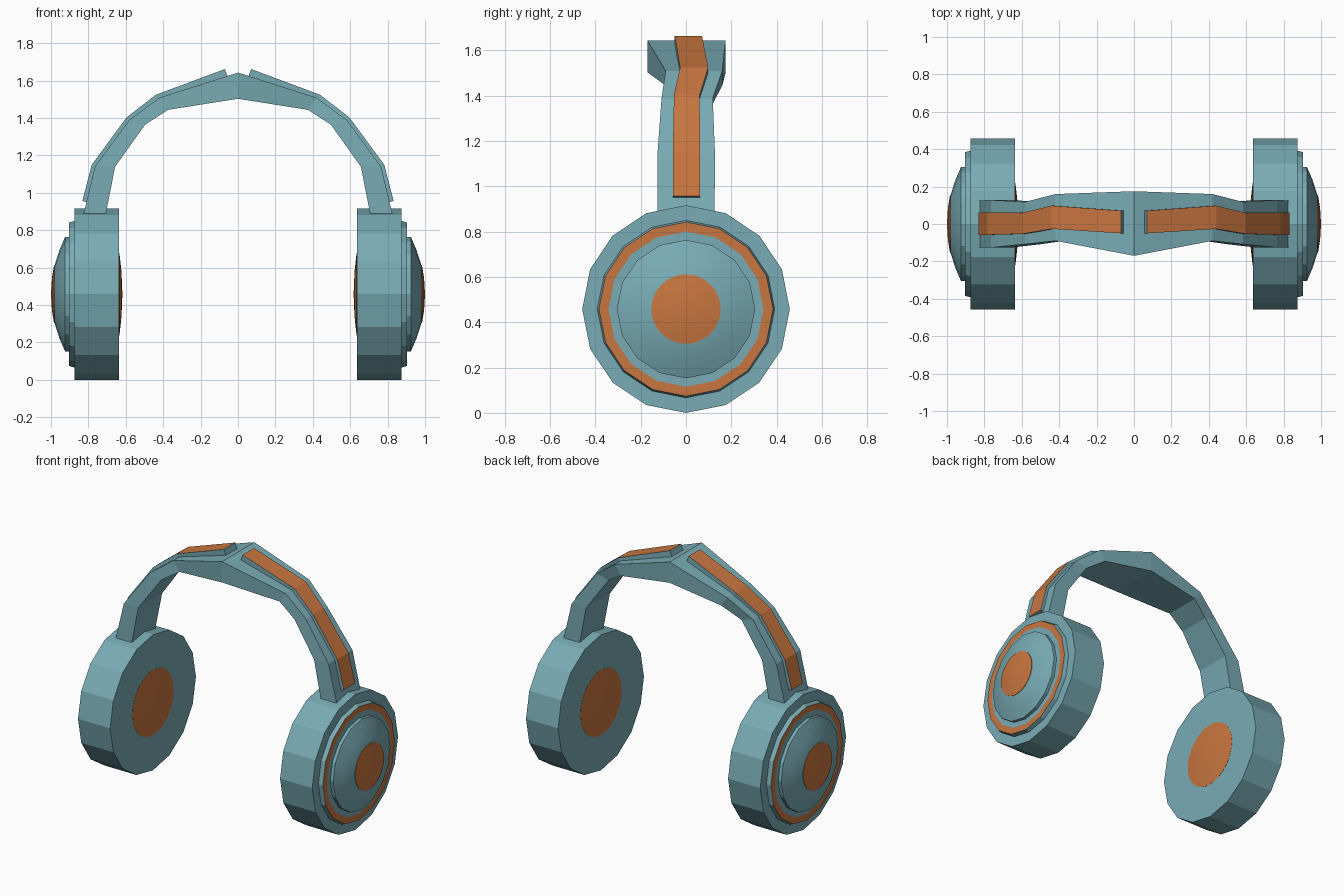
import bpy, bmesh, math
from mathutils import Vector

if "Cube" in bpy.data.objects:
    bpy.data.objects.remove(bpy.data.objects["Cube"])

CUP_Z = 0.458


def material(name, color):
    m = bpy.data.materials.new(name)
    m.diffuse_color = (*color, 1)
    m.use_nodes = True
    m.node_tree.nodes["Principled BSDF"].inputs["Base Color"].default_value = m.diffuse_color
    return m


TEAL = material("teal", (0.19, 0.41, 0.46))
ORANGE = material("orange", (0.58, 0.18, 0.05))


def finish(name, bm, mats):
    """Make a mirrored object from the right-hand half."""
    bmesh.ops.recalc_face_normals(bm, faces=bm.faces[:])
    mesh = bpy.data.meshes.new(name)
    bm.to_mesh(mesh)
    bm.free()
    for m in mats:
        mesh.materials.append(m)
    ob = bpy.data.objects.new(name, mesh)
    bpy.context.collection.objects.link(ob)
    mod = ob.modifiers.new("mirror", 'MIRROR')
    mod.use_axis[0] = True
    mod.use_clip = True
    return ob


def lathe(name, profile, mats, sides=16, orange_bands=(), smooth=()):
    """Spin (x, radius) points round the ear cup axis."""
    bm = bmesh.new()
    rings = []
    for x, r in profile:
        n = sides if r > 0 else 1
        rings.append([bm.verts.new((x, r * math.sin(2 * math.pi * i / sides),
                                    CUP_Z + r * math.cos(2 * math.pi * i / sides)))
                      for i in range(n)])
    for k, (a, b) in enumerate(zip(rings, rings[1:])):
        for i in range(sides):
            vs = []
            for v in (a[i % len(a)], a[(i + 1) % len(a)],
                      b[(i + 1) % len(b)], b[i % len(b)]):
                if v not in vs:
                    vs.append(v)
            f = bm.faces.new(vs)
            f.material_index = int(k in orange_bands)
            f.smooth = k in smooth
    return finish(name, bm, mats)


def sweep(name, sections, mats, close_start=True, close_end=True, top_index=0):
    """Skin four-cornered sections; edge 0-1 is the outer face."""
    bm = bmesh.new()
    rows = [[bm.verts.new(p) for p in s] for s in sections]
    for a, b in zip(rows, rows[1:]):
        for i in range(4):
            j = (i + 1) % 4
            f = bm.faces.new((a[i], a[j], b[j], b[i]))
            f.material_index = top_index if i == 0 else 0
    if close_start:
        bm.faces.new(rows[0])
    if close_end:
        bm.faces.new(rows[-1])
    return finish(name, bm, mats)


# Ear cup body
lathe("ear_cup", [(0.635, 0), (0.635, 0.458), (0.875, 0.458), (0.875, 0)], [TEAL])

# Stepped outer plate with an orange ring on its face
lathe("outer_ring", [(0.87, 0.393), (0.903, 0.384), (0.903, 0.342), (0.903, 0.0)],
      [TEAL, ORANGE], orange_bands=(1,))

# Domed cap
lathe("outer_dome", [(0.89, 0.305), (0.925, 0.305), (0.955, 0.235),
                     (0.982, 0.150), (0.990, 0.08), (0.993, 0)],
      [TEAL], smooth=(1, 2, 3, 4))

# Orange lenses, outside and inside each cup
lathe("dome_badge", [(0.978, 0.153), (0.984, 0.153), (0.995, 0.085), (1.0, 0)],
      [ORANGE], sides=32, smooth=(1, 2))
lathe("inner_pad", [(0.64, 0.22), (0.634, 0.22), (0.623, 0.12), (0.618, 0)],
      [ORANGE], sides=32, smooth=(1, 2))

# Headband: outer x, z, inner x, z, front y, back y at each bend
BAND = [(0.83, 0.87, 0.71, 0.87, -0.126, 0.126),
        (0.765, 1.14, 0.657, 1.14, -0.126, 0.128),
        (0.583, 1.388, 0.497, 1.364, -0.108, 0.118),
        (0.42, 1.509, 0.374, 1.444, -0.09, 0.16),
        (0.0, 1.643, 0.0, 1.503, -0.17, 0.175)]
sweep("headband", [[(ox, y0, oz), (ox, y1, oz), (ix, y1, iz), (ix, y0, iz)]
                   for ox, oz, ix, iz, y0, y1 in BAND], [TEAL], close_end=False)

# Raised strips on the band: teal sides, orange top (x, z, front y, back y)
STRIP = [(0.832, 0.957, -0.058, 0.062),
         (0.782, 1.15, -0.058, 0.062),
         (0.597, 1.402, -0.053, 0.06),
         (0.44, 1.524, -0.026, 0.098),
         (0.07, 1.662, -0.05, 0.071)]
sections = []
for k, (x, z, y0, y1) in enumerate(STRIP):
    p, q = STRIP[max(k - 1, 0)], STRIP[min(k + 1, len(STRIP) - 1)]
    t = Vector((q[0] - p[0], q[1] - p[1])).normalized()
    dx, dz = -t.y * 0.042, t.x * 0.042     # step towards the inside of the band
    sections.append([(x, y0, z), (x, y1, z), (x + dx, y1, z + dz), (x + dx, y0, z + dz)])
sweep("band_strip", sections, [TEAL, ORANGE], top_index=1)
